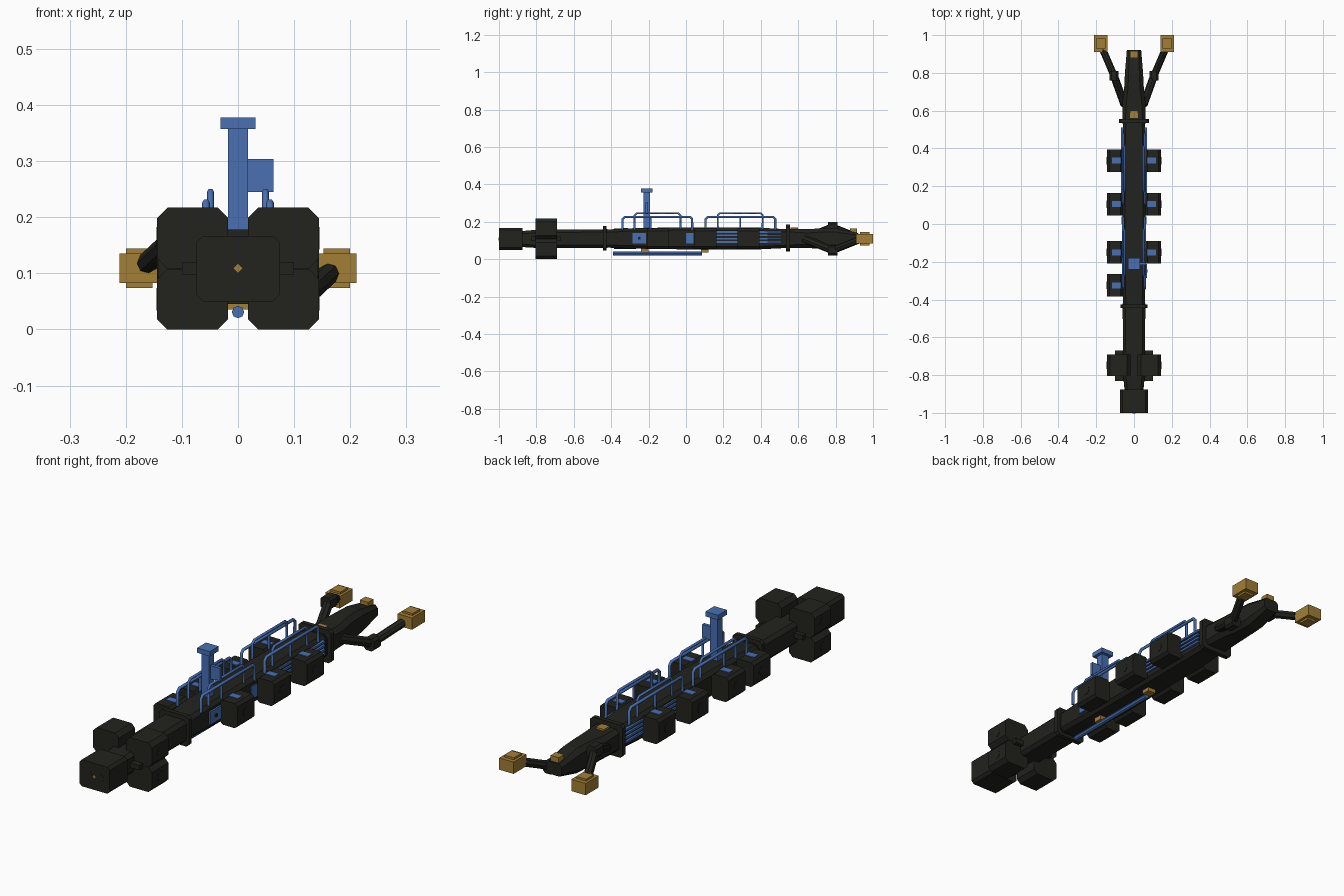
import bpy, bmesh, math
from mathutils import Vector

if "Cube" in bpy.data.objects:
    bpy.data.objects.remove(bpy.data.objects["Cube"])


def material(name, rgb):
    m = bpy.data.materials.new(name)
    m.diffuse_color = (*rgb, 1)
    m.use_nodes = True
    m.node_tree.nodes["Principled BSDF"].inputs["Base Color"].default_value = m.diffuse_color
    return m


DARK = material("dark_metal", (0.016, 0.017, 0.013))
BLUE = material("blue_paint", (0.065, 0.16, 0.45))
GOLD = material("gold_paint", (0.36, 0.21, 0.035))


def finish(name, bm, mat):
    bmesh.ops.recalc_face_normals(bm, faces=bm.faces)
    me = bpy.data.meshes.new(name)
    bm.to_mesh(me)
    bm.free()
    me.materials.append(mat)
    ob = bpy.data.objects.new(name, me)
    bpy.context.collection.objects.link(ob)
    return ob


def loft(name, sections, mat, x=0):
    """Chamfered-rectangle sections (y, half width, z low, z high, chamfer) skinned along y."""
    bm = bmesh.new()
    rings = []
    for y, w, a, b, c in sections:
        pts = [(w, a + c), (w, b - c), (w - c, b), (c - w, b),
               (-w, b - c), (-w, a + c), (c - w, a), (w - c, a)]
        rings.append([bm.verts.new((x + px, y, pz)) for px, pz in pts])
    for r, s in zip(rings, rings[1:]):
        for i in range(8):
            bm.faces.new((r[i], r[(i + 1) % 8], s[(i + 1) % 8], s[i]))
    bm.faces.new(rings[0])
    bm.faces.new(rings[-1])
    return finish(name, bm, mat)


def box(name, x, y, z, mat):
    """Box from (min, max) pairs."""
    bm = bmesh.new()
    bmesh.ops.create_cube(bm, size=1)
    for v in bm.verts:
        v.co = [(r[0] + r[1]) / 2 + k * (r[1] - r[0]) for k, r in zip(v.co, (x, y, z))]
    return finish(name, bm, mat)


def rod(name, a, b, r, mat, sides=8):
    a, b = Vector(a), Vector(b)
    bm = bmesh.new()
    bmesh.ops.create_cone(bm, cap_ends=True, segments=sides, radius1=r, radius2=r, depth=(b - a).length)
    ob = finish(name, bm, mat)
    ob.location = (a + b) / 2
    ob.rotation_euler = (b - a).to_track_quat('Z', 'Y').to_euler()
    return ob


def rail(name, pts, r, mat):
    cu = bpy.data.curves.new(name, 'CURVE')
    cu.dimensions = '3D'
    cu.bevel_depth = r
    cu.bevel_resolution = 1
    cu.use_fill_caps = True
    sp = cu.splines.new('POLY')
    sp.points.add(len(pts) - 1)
    for p, co in zip(sp.points, pts):
        p.co = (*co, 1)
    cu.materials.append(mat)
    ob = bpy.data.objects.new(name, cu)
    bpy.context.collection.objects.link(ob)


def hoop(name, x, y0, y1, z0, z1, r):
    k = 0.012
    rail(name, [(x, y0, z0), (x, y0, z1 - k), (x, y0 + k, z1),
                (x, y1 - k, z1), (x, y1, z1 - k), (x, y1, z0)], r, BLUE)


# Hull, tail and nose
loft("rear_hull", [(-0.88, 0.05, 0.065, 0.15, 0.015), (-0.80, 0.058, 0.06, 0.157, 0.015),
                   (-0.42, 0.060, 0.06, 0.16, 0.015)], DARK)
loft("main_hull", [(-0.43, 0.058, 0.062, 0.158, 0.015), (-0.30, 0.060, 0.057, 0.165, 0.015),
                   (-0.05, 0.062, 0.053, 0.17, 0.015), (0.40, 0.062, 0.053, 0.168, 0.015),
                   (0.54, 0.058, 0.06, 0.16, 0.015)], DARK)
loft("nose", [(0.53, 0.062, 0.06, 0.162, 0.015), (0.65, 0.060, 0.06, 0.16, 0.02),
              (0.72, 0.052, 0.055, 0.165, 0.02), (0.80, 0.048, 0.055, 0.165, 0.02),
              (0.92, 0.038, 0.085, 0.14, 0.012)], DARK)
for y, w, a, b in ((-0.435, 0.072, 0.045, 0.178), (0.545, 0.080, 0.04, 0.184)):
    loft("hull_collar", [(y - 0.01, w, a, b, 0.012), (y + 0.01, w, a, b, 0.012)], DARK)
loft("tail_block", [(-1.0, 0.074, 0.05, 0.167, 0.012), (-0.875, 0.074, 0.05, 0.167, 0.012)], DARK)
for s in (-1, 1):
    rod("tail_port", (s * 0.027, -1.001, 0.109), (s * 0.027, -0.99, 0.109), 0.018, DARK, 12)
rod("tail_lamp", (0, -1.002, 0.109), (0, -0.99, 0.109), 0.008, GOLD, 4)

# Four engine blocks
for s in (-1, 1):
    for z0, z1 in ((0.0, 0.108), (0.109, 0.217)):
        zc = (z0 + z1) / 2
        loft("engine_block", [(-0.805, 0.063, z0, z1, 0.018), (-0.69, 0.063, z0, z1, 0.018)],
             DARK, s * 0.081)
        rod("engine_port", (s * 0.13, -0.748, zc), (s * 0.1455, -0.748, zc), 0.02, DARK, 12)
    box("engine_mount", sorted((s * 0.05, s * 0.10)), (-0.83, -0.67), (0.098, 0.12), DARK)

# Side pods with blue hatches
pods = [(s, y) for s in (-1, 1) for y in (0.335, 0.105, -0.15)] + [(-1, -0.325)]
for s, y in pods:
    loft("side_pod", [(y - 0.059, 0.042, 0.055, 0.163, 0.012), (y + 0.059, 0.042, 0.055, 0.163, 0.012)],
         DARK, s * 0.101)
    rod("pod_port", (s * 0.13, y, 0.109), (s * 0.1445, y, 0.109), 0.02, DARK, 12)
    box("pod_hatch", sorted((s * 0.068, s * 0.116)), (y - 0.016, y + 0.016), (0.15, 0.166), BLUE)

# Deck rails and side grilles
for s in (-1, 1):
    for y0, y1, i0, im, i1 in ((-0.34, 0.033, -0.275, -0.19, -0.03), (0.105, 0.477, 0.17, 0.29, 0.41)):
        hoop("outer_rail", s * 0.057, y0, y1, 0.155, 0.226, 0.007)
        hoop("inner_rail", s * 0.049, i0, i1, 0.155, 0.246, 0.006)
        rail("rail_post", [(s * 0.052, im, 0.155), (s * 0.052, im, 0.226)], 0.006, BLUE)
    for z in (0.087, 0.105, 0.123, 0.141):
        box("side_grille", sorted((s * 0.055, s * 0.069)), (0.15, 0.51), (z, z + 0.009), BLUE)
    box("side_panel", sorted((s * 0.055, s * 0.066)), (0.0, 0.04), (0.083, 0.14), BLUE)
box("service_panel", (0.055, 0.068), (-0.287, -0.213), (0.083, 0.14), BLUE)
rod("service_knob", (0.06, -0.25, 0.112), (0.072, -0.25, 0.112), 0.008, DARK)

# Mast
box("mast", (-0.018, 0.018), (-0.228, -0.192), (0.155, 0.36), BLUE)
box("mast_cap", (-0.031, 0.031), (-0.241, -0.179), (0.357, 0.378), BLUE)
box("mast_plate", (0.015, 0.063), (-0.217, -0.203), (0.245, 0.304), BLUE)

# Keel rail and its gold fittings
rod("keel_rail", (0, -0.39, 0.031), (0, 0.085, 0.031), 0.011, BLUE)
for y in (-0.22, 0.10):
    box("keel_fitting", (-0.02, 0.02), (y - 0.02, y + 0.02), (0.036, 0.062), GOLD)
box("nose_base_plate", (-0.02, 0.02), (0.56, 0.6), (0.15, 0.169), GOLD)
box("nose_tip_sensor", (-0.02, 0.02), (0.878, 0.915), (0.13, 0.165), GOLD)

# Elbowed arms: the left elbow rises, the right one drops
for s in (-1, 1):
    base, tip = (s * 0.05, 0.63, 0.109), (s * 0.172, 0.94, 0.109)
    elbow = (s * 0.106, 0.785, 0.109 - s * 0.062)
    rod("arm_lower", base, elbow, 0.021, DARK)
    rod("arm_upper", elbow, tip, 0.019, DARK)
    loft("arm_elbow", [(0.76, 0.024, elbow[2] - 0.027, elbow[2] + 0.027, 0.01),
                       (0.81, 0.024, elbow[2] - 0.027, elbow[2] + 0.027, 0.01)], DARK, elbow[0])
    box("arm_head", sorted((s * 0.141, s * 0.211)), (0.91, 1.0), (0.083, 0.135), GOLD)
    box("arm_head_pad", sorted((s * 0.152, s * 0.2)), (0.93, 0.982), (0.074, 0.144), GOLD)
